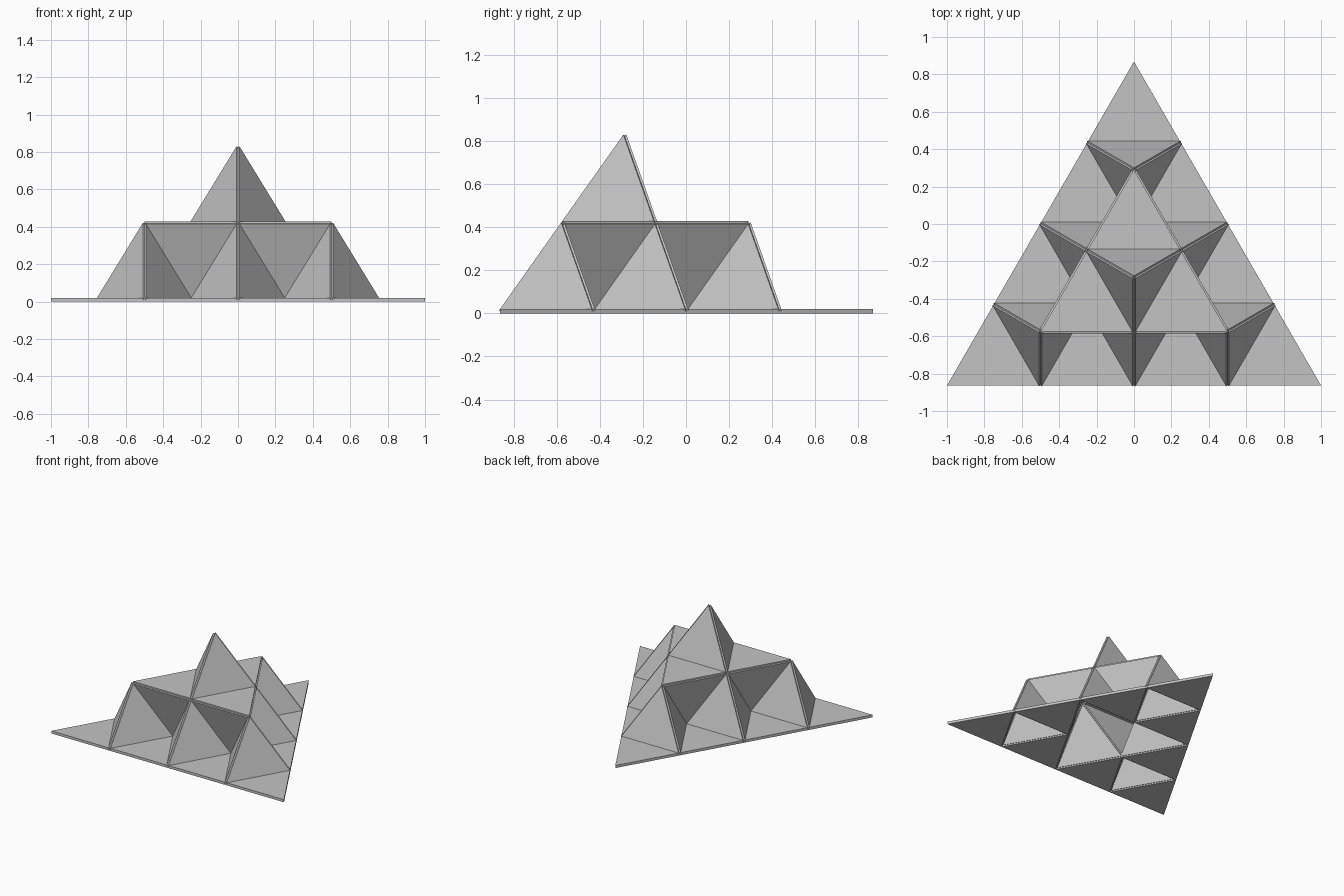
import bpy
import bmesh
from math import sqrt
from mathutils import Vector

cube = bpy.data.objects.get("Cube")
if cube:
    bpy.data.objects.remove(cube, do_unlink=True)

HALF = 0.01       # half the panel thickness
SHIFT_Y = 0.0024  # centres the thick panels on y

grey = bpy.data.materials.new("plain_grey")
grey.use_nodes = True
colour = (0.55, 0.55, 0.55, 1)
grey.diffuse_color = colour
grey.node_tree.nodes["Principled BSDF"].inputs["Base Color"].default_value = colour


def fold(tri):
    """Split a triangle into three corners and a raised tetrahedron's three sides."""
    a, b, c = tri
    ab, bc, ca = (a + b) / 2, (b + c) / 2, (c + a) / 2
    normal = (b - a).cross(c - a).normalized()
    apex = (a + b + c) / 3 + normal * (ab - bc).length * sqrt(2 / 3)
    corners = [(a, ab, ca), (b, bc, ab), (c, ca, bc)]
    sides = [(ab, bc, apex), (bc, ca, apex), (ca, ab, apex)]
    return corners, sides


def build_panels(name, triangles):
    """One object of triangular panels, each thickened both ways about its plane."""
    bm = bmesh.new()
    for a, b, c in triangles:
        offset = (b - a).cross(c - a).normalized() * HALF
        top = [bm.verts.new(p + offset) for p in (a, b, c)]
        low = [bm.verts.new(p - offset) for p in (a, b, c)]
        bm.faces.new(top)
        bm.faces.new(low[::-1])
        for i in range(3):
            j = (i + 1) % 3
            bm.faces.new((low[i], low[j], top[j], top[i]))
    mesh = bpy.data.meshes.new(name)
    bm.to_mesh(mesh)
    bm.free()
    mesh.materials.append(grey)
    obj = bpy.data.objects.new(name, mesh)
    obj.location = (0, SHIFT_Y, HALF)
    bpy.context.collection.objects.link(obj)


# First fold: flat ground corners and one large hollow peak
h = sqrt(3) / 2
ground = (Vector((-1, -h, 0)), Vector((1, -h, 0)), Vector((0, h, 0)))
ground_corners, peak_sides = fold(ground)

# Second fold: a small hollow peak on every panel
for flat_name, peak_name, panels in (
        ("ground_panels", "ground_small_peak", ground_corners),
        ("large_peak_panels", "side_small_peak", peak_sides)):
    flats = []
    for number, panel in enumerate(panels, 1):
        corners, sides = fold(panel)
        flats += corners
        build_panels(f"{peak_name}_{number}", sides)
    build_panels(flat_name, flats)
